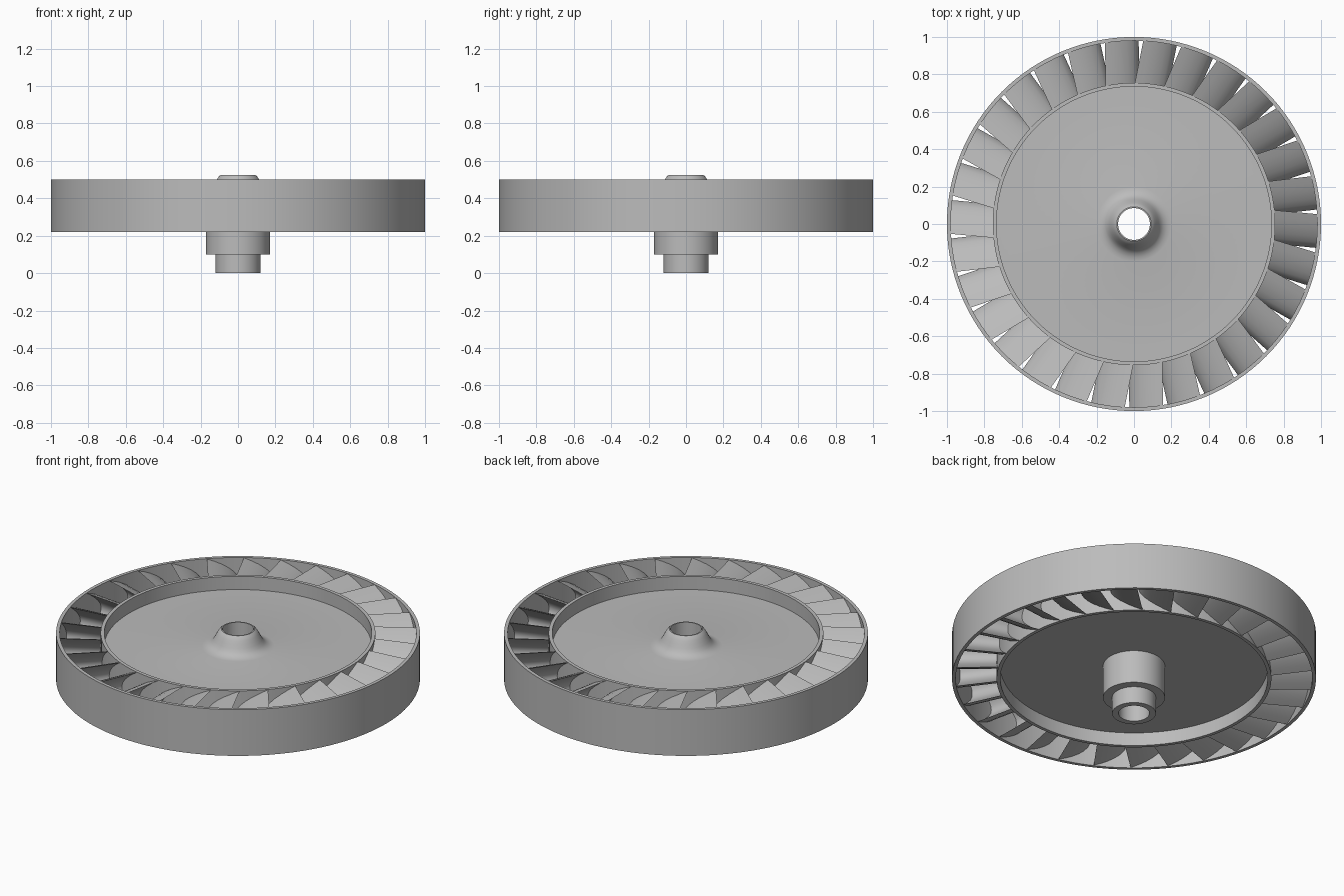
import bpy, bmesh, math
from mathutils import Matrix

if "Cube" in bpy.data.objects:
    bpy.data.objects.remove(bpy.data.objects["Cube"])

SEGMENTS = 128
BLADES = 30
MID_Z = 0.36

metal = bpy.data.materials.new("grey_metal")
metal.diffuse_color = (0.5, 0.5, 0.5, 1)
metal.use_nodes = True
metal.node_tree.nodes["Principled BSDF"].inputs["Base Color"].default_value = metal.diffuse_color


def finish(bm, name):
    """Turn a bmesh into a smooth object with sharp corners."""
    bmesh.ops.recalc_face_normals(bm, faces=bm.faces)
    mesh = bpy.data.meshes.new(name)
    bm.to_mesh(mesh)
    bm.free()
    mesh.materials.append(metal)
    obj = bpy.data.objects.new(name, mesh)
    bpy.context.collection.objects.link(obj)
    bpy.ops.object.select_all(action='DESELECT')
    obj.select_set(True)
    bpy.context.view_layer.objects.active = obj
    bpy.ops.object.shade_smooth_by_angle(angle=math.radians(30))
    return obj


def lathe(name, profile):
    """Revolve a closed (radius, height) outline around z."""
    bm = bmesh.new()
    rings = []
    for i in range(SEGMENTS):
        a = 2 * math.pi * i / SEGMENTS
        rings.append([bm.verts.new((r * math.cos(a), r * math.sin(a), z)) for r, z in profile])
    n = len(profile)
    for i in range(SEGMENTS):
        p, q = rings[i], rings[(i + 1) % SEGMENTS]
        for j in range(n):
            k = (j + 1) % n
            bm.faces.new((p[j], q[j], q[k], p[k]))
    return finish(bm, name)


# Outer rim band
lathe("outer_rim", [(0.98, 0.22), (1.0, 0.22), (1.0, 0.5), (0.98, 0.5)])

# Bored stepped hub, recessed web and inner ring in one turning
lathe("hub_and_web", [
    (0.085, 0), (0.12, 0), (0.12, 0.10), (0.17, 0.10), (0.17, 0.30),
    (0.735, 0.30), (0.735, 0.22), (0.755, 0.22), (0.755, 0.5), (0.735, 0.5),
    (0.735, 0.42), (0.20, 0.42), (0.178, 0.424), (0.158, 0.433), (0.143, 0.447),
    (0.132, 0.465), (0.122, 0.484), (0.112, 0.502), (0.102, 0.517), (0.092, 0.525),
    (0.085, 0.525)])

# Crescent blades: half outlines as (distance from tip, height above middle)
convex = [(0, 0.138), (0.04, 0.122), (0.08, 0.103), (0.12, 0.079),
          (0.15, 0.055), (0.172, 0.029), (0.18, 0)]
concave = [(0.135, 0), (0.13, 0.024), (0.11, 0.052), (0.08, 0.08), (0.04, 0.112)]
TIP = 0.143


def mirrored(half):
    return [(d, -h) for d, h in half]


outline = (convex + mirrored(convex[-2::-1])
           + mirrored(concave[:0:-1]) + concave)

bm = bmesh.new()
for i in range(BLADES):
    turn = Matrix.Rotation(math.radians(-5.3 + 360 * i / BLADES), 3, 'Z')
    ends = []
    for radius in (0.745, 0.99):
        ring = []
        for d, h in outline:
            y = TIP - d
            x = math.sqrt(radius ** 2 - y ** 2)
            v = bm.verts.new((x, y, MID_Z + h))
            v.co = turn @ v.co
            ring.append(v)
        ends.append(ring)
    inner, outer = ends
    n = len(outline)
    for j in range(n):
        k = (j + 1) % n
        bm.faces.new((inner[j], inner[k], outer[k], outer[j]))
    bm.faces.new(inner)
    bm.faces.new(outer[::-1])
finish(bm, "turbine_blades")
